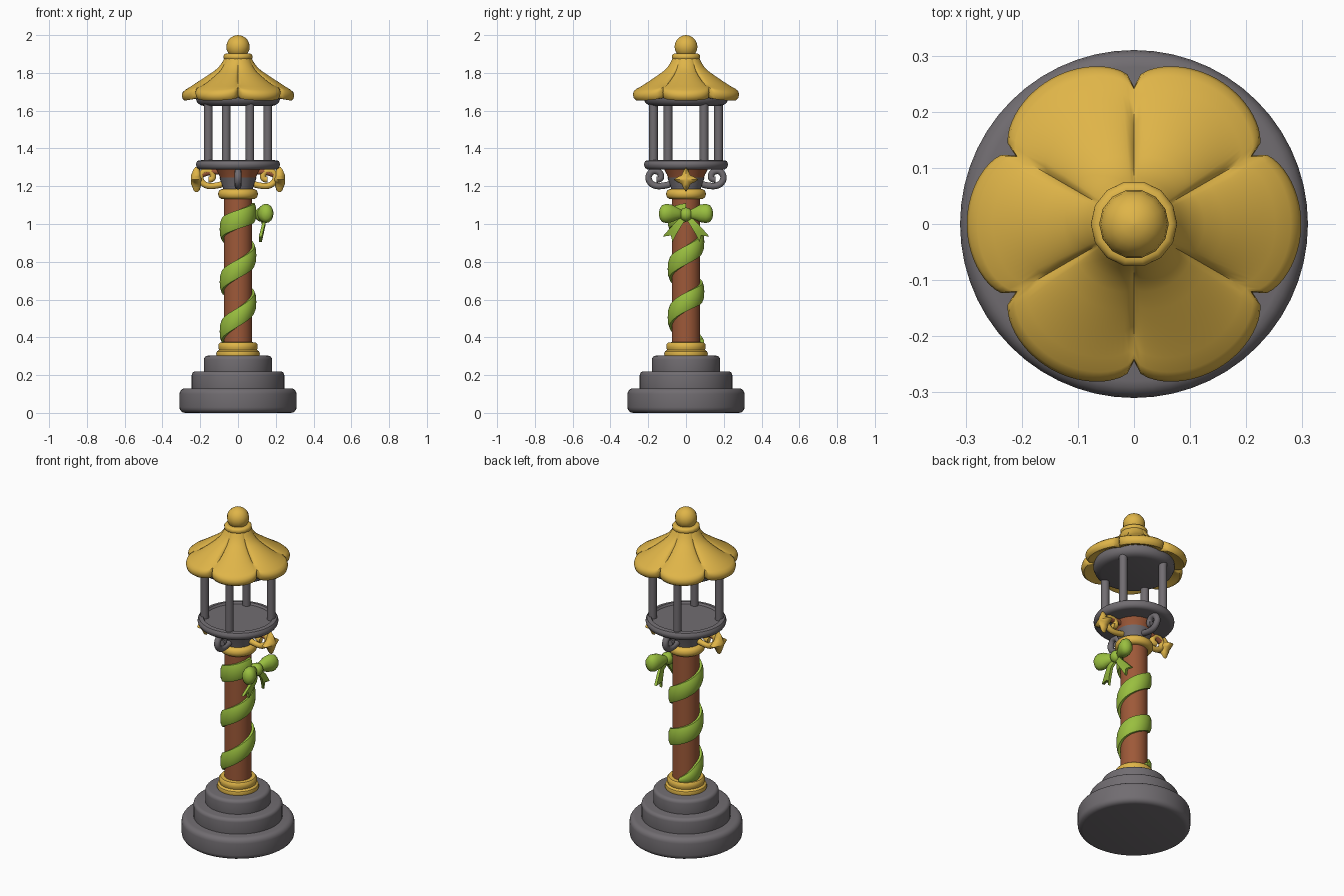
import bpy, bmesh, math
from mathutils import Vector

if "Cube" in bpy.data.objects:
    bpy.data.objects.remove(bpy.data.objects["Cube"])

def mat(name, rgb):
    m = bpy.data.materials.new(name)
    m.diffuse_color = (*rgb, 1)
    m.use_nodes = True
    m.node_tree.nodes["Principled BSDF"].inputs["Base Color"].default_value = m.diffuse_color
    return m

GRAY = mat("stone_gray", (0.165, 0.152, 0.165))
GOLD = mat("gold", (0.74, 0.46, 0.065))
BROWN = mat("brown", (0.34, 0.10, 0.04))
GREEN = mat("ribbon_green", (0.32, 0.52, 0.05))

def finish(name, bm, material, angle=40):
    bmesh.ops.recalc_face_normals(bm, faces=bm.faces)
    me = bpy.data.meshes.new(name)
    bm.to_mesh(me)
    bm.free()
    me.materials.append(material)
    ob = bpy.data.objects.new(name, me)
    bpy.context.collection.objects.link(ob)
    bpy.ops.object.select_all(action='DESELECT')
    bpy.context.view_layer.objects.active = ob
    ob.select_set(True)
    bpy.ops.object.shade_smooth_by_angle(angle=math.radians(angle))
    return ob

def skin(bm, rings, closed=True, caps=True):
    """Join rings of points with quads."""
    vs = [[bm.verts.new(p) for p in r] for r in rings]
    n = len(vs[0])
    for a, b in zip(vs, vs[1:]):
        for i in range(n if closed else n - 1):
            j = (i + 1) % n
            bm.faces.new((a[i], a[j], b[j], b[i]))
    if caps:
        bm.faces.new(vs[0])
        bm.faces.new(vs[-1])

def circle(r, z, n):
    return [(r * math.cos(2 * math.pi * i / n), r * math.sin(2 * math.pi * i / n), z) for i in range(n)]

def lathe(name, profile, material, n=48):
    bm = bmesh.new()
    skin(bm, [circle(r, z, n) for r, z in profile])
    return finish(name, bm, material)

def drum(r, z0, z1, b):
    """Rounded cylinder profile."""
    p = [(r - b + b * math.sin(a), z0 + b - b * math.cos(a)) for a in (0, .39, .79, 1.18, 1.57)]
    return p + [(x, z0 + z1 - z) for x, z in reversed(p)]

def tube(name, pts, radius, material, n=10):
    cu = bpy.data.curves.new(name, 'CURVE')
    cu.dimensions = '3D'
    cu.bevel_depth = radius
    cu.bevel_resolution = 3
    cu.use_fill_caps = True
    cu.resolution_u = 5
    s = cu.splines.new('NURBS')
    s.points.add(len(pts) - 1)
    for q, p in zip(s.points, pts):
        q.co = (*p, 1)
    s.use_endpoint_u = True
    s.order_u = 3
    cu.materials.append(material)
    ob = bpy.data.objects.new(name, cu)
    bpy.context.collection.objects.link(ob)
    return ob

# Stepped base
for i, (r, z0, z1, b) in enumerate([(.31, 0, .13, .03), (.245, .11, .22, .02), (.18, .2, .303, .02)]):
    lathe(f"base_step_{i + 1}", drum(r, z0, z1, b), GRAY, 56)

# Column with collars
lathe("lower_collar", [(.11, .295), (.116, .31), (.112, .325), (.1, .333), (.104, .345), (.104, .362), (.096, .372), (.07, .375)], GOLD)
lathe("column", [(.075, .35), (.075, 1.16)], BROWN, 32)
lathe("upper_collar", drum(.105, 1.132, 1.185, .024), GOLD)
lathe("column_head_band", [(.075, 1.17), (.082, 1.2), (.098, 1.245)], GRAY, 32)
lathe("column_head", [(.093, 1.24), (.1, 1.26), (.122, 1.3)], BROWN, 32)

# Lantern floor, bars and ceiling
lathe("lantern_floor", drum(.222, 1.288, 1.342, .026)[:-2] + [(.192, 1.338), (.185, 1.326)], GRAY, 56)
lathe("lantern_ceiling", [(.18, 1.625), (.2, 1.63), (.215, 1.642), (.223, 1.66), (.223, 1.68), (.2, 1.69)], GRAY, 56)
for i, (x, y) in enumerate([(.157, .095), (-.063, .172), (-.157, -.095), (.063, -.172)]):
    bm = bmesh.new()
    skin(bm, [[(x + p[0], y + p[1], p[2]) for p in circle(.023, z, 16)] for z in (1.32, 1.64)])
    finish(f"lantern_bar_{i + 1}", bm, GRAY)

# Six-petal roof: scalloped rim, rolled edge, closed underside
profile = [(0, 1.885), (.07, 1.855), (.15, 1.83), (.25, 1.81), (.4, 1.787), (.6, 1.757), (.8, 1.727),
           (.92, 1.71), (.98, 1.697), (1, 1.68), (.98, 1.662), (.93, 1.653), (.86, 1.657), (.68, 1.68)]
rings = []
for t, z in profile:
    ring = []
    for i in range(144):
        a = 2 * math.pi * i / 144
        c = abs(math.cos(3 * a)) ** .42
        r = .068 + (.244 + .054 * c - .068) * t
        lift = .03 * (1 - c) * t ** 3 - .012 * (1 - c) * math.sin(math.pi * t)
        ring.append((r * math.cos(a), r * math.sin(a), z + lift))
    rings.append(ring)
bm = bmesh.new()
skin(bm, rings)
finish("petal_roof", bm, GOLD, 50)

# Roof collar and ball
lathe("roof_collar", drum(.077, 1.868, 1.902, .015), GOLD, 14)
ball = [(.062 * math.sin(a), 1.938 - .062 * math.cos(a)) for a in [math.pi * (k + .15) / 10.3 for k in range(11)]]
lathe("roof_ball", ball, GOLD, 14)

# Scroll brackets on four sides
scroll = [(.085, 1.21), (.13, 1.198), (.18, 1.205), (.205, 1.245), (.18, 1.285), (.135, 1.275), (.13, 1.235), (.155, 1.235)]
for s, side in ((1, "back"), (-1, "front")):
    tube(f"{side}_scroll", [(0, s * r, z) for r, z in scroll], .018, GRAY)
for s, side in ((1, "right"), (-1, "left")):
    tube(f"{side}_scroll", [(s * r, 0, z) for r, z in scroll], .017, GOLD)
    tube(f"{side}_arm", [(s * .09, 0, 1.275), (s * .15, 0, 1.285), (s * .215, 0, 1.25)], .016, BROWN)
    # Four-pointed star facing outward
    bm = bmesh.new()
    def outline(x, k):
        pts = []
        for i in range(16):
            a = 2 * math.pi * i / 16
            r = k * (.066, .05, .033, .05)[i % 4] * (1 if i % 4 in (0, 2) else .86)
            pts.append((s * x, r * math.cos(a), 1.235 + r * math.sin(a)))
        return pts
    skin(bm, [outline(.192, .3), outline(.203, .85), outline(.213, 1), outline(.226, 1), outline(.235, .85), outline(.25, .3)])
    finish(f"{side}_star", bm, GOLD, 50)

# Spiral ribbon around the column: height by angle in half turns from the left side
knots = [(.55, .372), (1, .43), (1.5, .505), (2, .592), (3, .69), (4, .835), (5, .975), (5.5, 1.025), (6, 1.065)]
def ribbon_z(h):
    for (a, za), (b, zb) in zip(knots, knots[1:]):
        if h <= b:
            return za + (zb - za) * (h - a) / (b - a)
    return knots[-1][1]
rings = []
N = 150
for i in range(N + 1):
    h = .55 + 5.45 * i / N
    a = math.pi * h
    z = sum(ribbon_z(min(6, max(.55, h + d))) for d in (-.2, -.1, 0, .1, .2)) / 5
    w = .05 * min(1, .25 + i / 14)
    sect = [(.074, -w), (.088, -w), (.095, -w * .6), (.097, 0), (.095, w * .6), (.088, w), (.074, w)]
    rings.append([(r * math.cos(a), r * math.sin(a), z + dz) for r, dz in sect])
bm = bmesh.new()
skin(bm, rings)
finish("spiral_ribbon", bm, GREEN)

# Bow: knot, two puffed loops, two hanging tails
def oval(x, y, z, rx, rz, n=16):
    return [(x + rx * math.cos(2 * math.pi * k / n), y, z + rz * math.sin(2 * math.pi * k / n)) for k in range(n)]
bm = bmesh.new()
skin(bm, [oval(.125, .034 * math.sin(a), 1.05, .036 * math.cos(a) + .002, .036 * math.cos(a) + .002)
          for a in (-1.5, -1.1, -.6, 0, .6, 1.1, 1.5)])
finish("bow_knot", bm, GREEN, 60)
loop = [(.01, .12, 1.05, .016, .018), (.04, .13, 1.054, .026, .03), (.075, .14, 1.056, .038, .046),
        (.105, .148, 1.056, .04, .051), (.127, .15, 1.055, .034, .044), (.138, .15, 1.054, .021, .028),
        (.143, .15, 1.054, .006, .008)]
tail = [(.005, .12, 1.045, .016), (.04, .137, 1.0, .022), (.07, .128, .96, .028), (.098, .118, .918, .036)]
for s, side in ((1, "back"), (-1, "front")):
    bm = bmesh.new()
    skin(bm, [oval(x, s * y, z, rx, rz) for y, x, z, rx, rz in loop])
    finish(f"{side}_bow_loop", bm, GREEN, 60)
    bm = bmesh.new()
    rings = []
    for k, (y, x, z, w) in enumerate(tail):
        d = Vector((.74, .67)) * w          # across the tail in the y-z plane
        notch = .018 if k == 3 else 0       # forked end
        pts = [(y - d.x, z - d.y * .6), (y - notch, z + notch * 1.2), (y + d.x, z + d.y * .6)]
        rings.append([(x - .008, s * a, b) for a, b in pts] + [(x + .008, s * a, b) for a, b in reversed(pts)])
    skin(bm, rings)
    finish(f"{side}_bow_tail", bm, GREEN)
